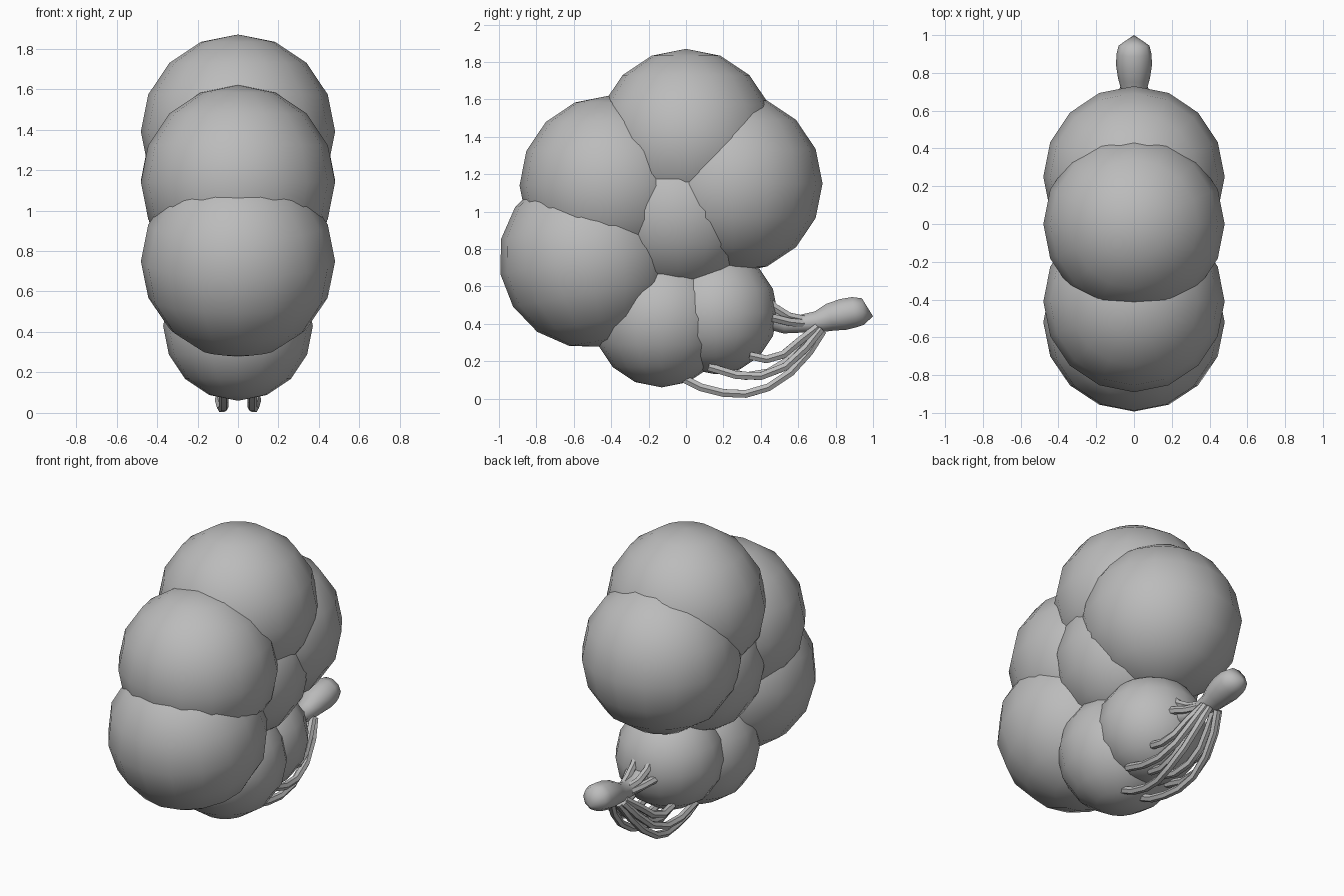
import bpy, bmesh, math
from mathutils import Vector, Matrix

if "Cube" in bpy.data.objects:
    bpy.data.objects.remove(bpy.data.objects["Cube"])

mat = bpy.data.materials.new("plain grey")
mat.diffuse_color = (0.5, 0.5, 0.5, 1)
mat.use_nodes = True
mat.node_tree.nodes["Principled BSDF"].inputs["Base Color"].default_value = mat.diffuse_color


def finish(name, bm, angle=60):
    bmesh.ops.recalc_face_normals(bm, faces=bm.faces)
    me = bpy.data.meshes.new(name)
    bm.to_mesh(me)
    bm.free()
    me.materials.append(mat)
    ob = bpy.data.objects.new(name, me)
    bpy.context.collection.objects.link(ob)
    bpy.context.view_layer.objects.active = ob
    ob.select_set(True)
    bpy.ops.object.shade_smooth_by_angle(angle=math.radians(angle))
    ob.select_set(False)
    return ob


def ball(name, y, z, r, tilt=0):
    bm = bmesh.new()
    m = Matrix.Translation((0, y, z)) @ Matrix.Rotation(math.radians(tilt), 4, 'X')
    bmesh.ops.create_uvsphere(bm, u_segments=16, v_segments=8, radius=r, matrix=m)
    finish(name, bm)


def tube(name, path, radii, sides, sx=1.0, closed_tip=None):
    """Skin rings of the given radii along a path."""
    bm = bmesh.new()
    pts = [Vector(p) for p in path]
    rings = []
    for i, p in enumerate(pts):
        d = (pts[min(i + 1, len(pts) - 1)] - pts[max(i - 1, 0)]).normalized()
        u = Vector((1, 0, 0))
        u = (u - d * u.dot(d)).normalized()
        v = d.cross(u)
        rings.append([bm.verts.new(p + radii[i] * (u * sx * math.cos(a) + v * math.sin(a)))
                      for a in (2 * math.pi * k / sides for k in range(sides))])
    for a, b in zip(rings, rings[1:]):
        for k in range(sides):
            j = (k + 1) % sides
            bm.faces.new((a[k], a[j], b[j], b[k]))
    bm.faces.new(rings[0])
    if closed_tip:
        t = bm.verts.new(closed_tip)
        for k in range(sides):
            bm.faces.new((rings[-1][k], rings[-1][(k + 1) % sides], t))
    else:
        bm.faces.new(rings[-1])
    finish(name, bm, 50)


# cluster of balls
ball("top_ball", 0, 1.39, 0.48)
ball("upper_front_ball", -0.41, 1.14, 0.48)
ball("lower_front_ball", -0.52, 0.75, 0.48, 10)
ball("back_ball", 0.25, 1.15, 0.48)
ball("middle_ball", -0.04, 1.0, 0.45)
ball("bottom_front_ball", -0.13, 0.43, 0.37)
ball("bottom_back_ball", 0.16, 0.46, 0.33)

# stem with a pointed end
tube("stem",
     [(0, .44, .43), (0, .53, .40), (0, .61, .40), (0, .70, .41), (0, .77, .435),
      (0, .84, .45), (0, .90, .462), (0, .945, .465)],
     [.06, .055, .05, .06, .078, .088, .086, .075], 10, 1.08, (0, 1.0, .44))

# curling strands, mirrored left and right
strands = {
    "long_strand": [(.03, .73, .36), (.06, .66, .25), (.08, .56, .14), (.09, .44, .06),
                    (.08, .32, .025), (.07, .2, .03), (.07, .08, .06), (.07, -.04, .12)],
    "middle_strand": [(.05, .72, .37), (.09, .64, .27), (.12, .53, .17), (.14, .40, .12),
                      (.15, .27, .125), (.15, .12, .17)],
    "short_strand": [(.03, .70, .37), (.05, .62, .29), (.06, .54, .20), (.06, .44, .14),
                     (.05, .32, .12), (.04, .2, .15)],
    "inner_strand": [(.05, .70, .38), (.09, .61, .31), (.12, .52, .235), (.14, .43, .21),
                     (.14, .34, .23)],
    "upper_strand": [(.02, .64, .42), (.04, .55, .44), (.05, .47, .49), (.05, .43, .54)],
    "side_strand": [(.03, .64, .40), (.06, .55, .41), (.09, .47, .43), (.11, .40, .44)],
}
for name, path in strands.items():
    for s, side in ((1, "right"), (-1, "left")):
        tube(side + "_" + name, [(s * x, y, z) for x, y, z in path],
             [.024] * len(path), 6)
